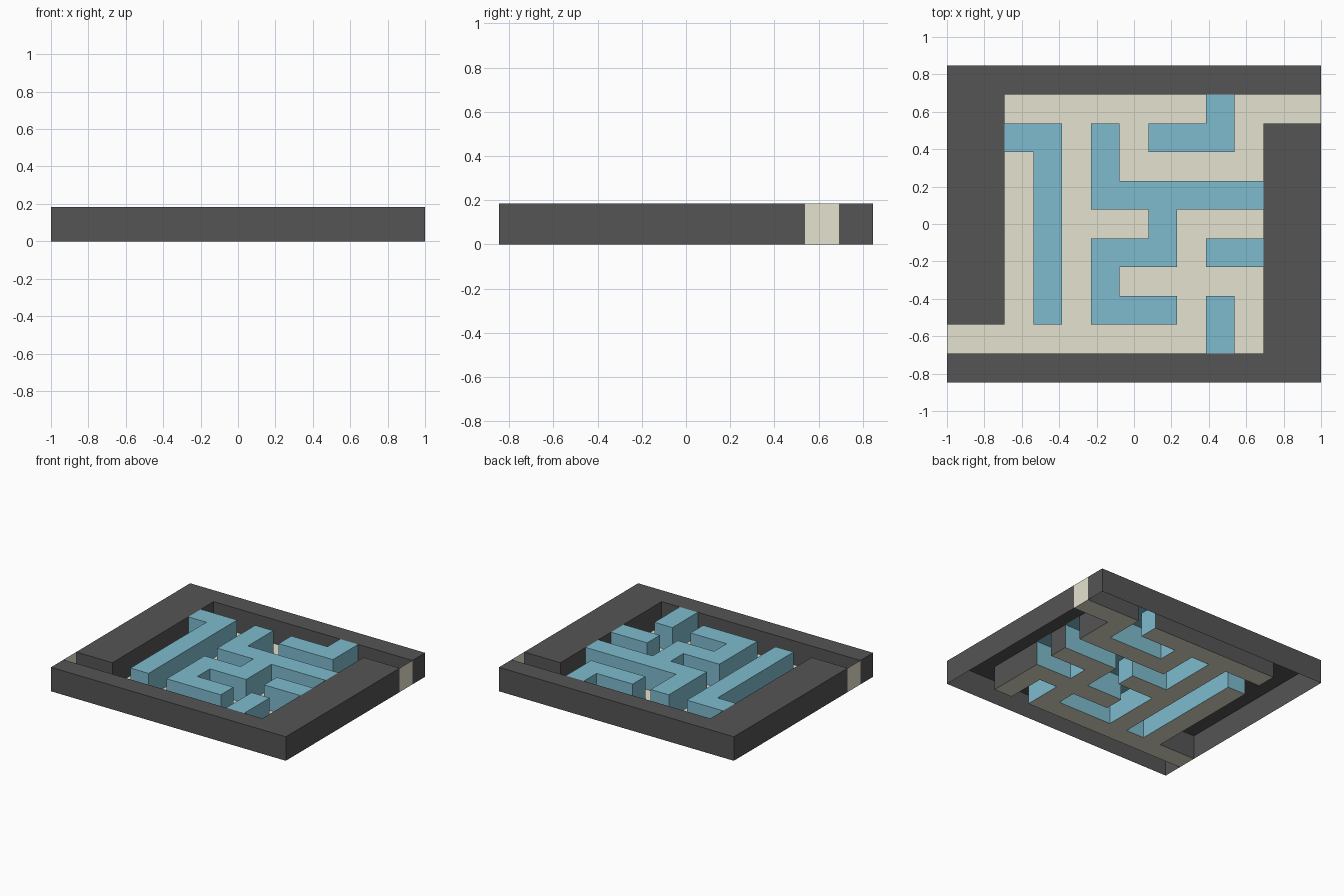
import bpy, bmesh

if "Cube" in bpy.data.objects:
    bpy.data.objects.remove(bpy.data.objects["Cube"])

CELL = 2 / 13
H = CELL * 1.2

# Maze plan, back row first: # outer wall, o inner wall, . path
PLAN = [
    "#############",
    "##.......o...",
    "##oo.o.ooo.##",
    "##.o.o.....##",
    "##.o.oooooo##",
    "##.o...o...##",
    "##.o.ooo.oo##",
    "##.o.o.....##",
    "##.o.ooo.o.##",
    ".........o.##",
    "#############",
]
ROWS = PLAN[::-1]
NX, NY = len(ROWS[0]), len(ROWS)


def kind(i, j):
    return ROWS[j][i] if 0 <= i < NX and 0 <= j < NY else " "


def point(i, j, z):
    return ((i - NX / 2) * CELL, (j - NY / 2) * CELL, z)


def build(name, symbol, color):
    bm = bmesh.new()

    def quad(points):
        bm.faces.new([bm.verts.new(p) for p in points])

    is_path = symbol == "."
    level = 0 if is_path else H
    for j in range(NY):
        for i in range(NX):
            if kind(i, j) != symbol:
                continue
            corners = [(i, j), (i + 1, j), (i + 1, j + 1), (i, j + 1)]
            # path floor or wall top
            quad([point(*c, level) for c in corners])
            # upright sides: walls beside a path or the outside, path ends at the rim
            for k, (dx, dy) in enumerate([(0, -1), (1, 0), (0, 1), (-1, 0)]):
                beside = kind(i + dx, j + dy)
                if beside == " " or (beside == "." and not is_path):
                    a, b = corners[k], corners[(k + 1) % 4]
                    quad([point(*a, 0), point(*b, 0), point(*b, H), point(*a, H)])
    bmesh.ops.remove_doubles(bm, verts=bm.verts, dist=1e-4)
    mesh = bpy.data.meshes.new(name)
    bm.to_mesh(mesh)
    bm.free()
    mat = bpy.data.materials.new(name)
    mat.diffuse_color = color
    mat.use_nodes = True
    mat.node_tree.nodes["Principled BSDF"].inputs["Base Color"].default_value = mat.diffuse_color
    mesh.materials.append(mat)
    bpy.context.collection.objects.link(bpy.data.objects.new(name, mesh))


# Open-bottomed shells sharing one grid
build("outer_wall", "#", (0.09, 0.09, 0.09, 1))
build("inner_walls", "o", (0.21, 0.50, 0.62, 1))
build("path_floor", ".", (0.78, 0.76, 0.62, 1))
